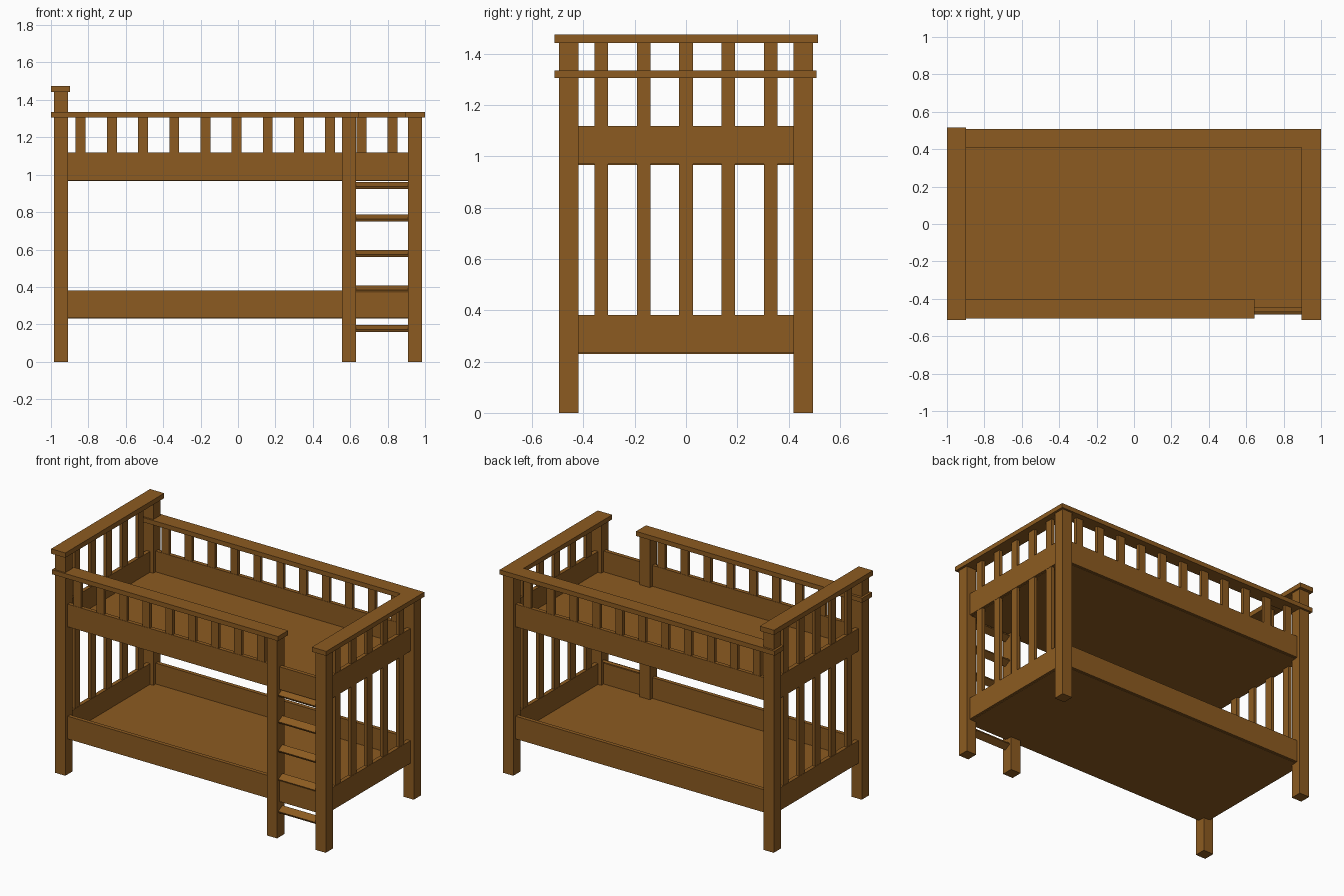
import bpy
import math

if "Cube" in bpy.data.objects:
    bpy.data.objects.remove(bpy.data.objects["Cube"])

wood = bpy.data.materials.new("brown_wood")
wood.diffuse_color = (0.265, 0.105, 0.015, 1)
wood.use_nodes = True
wood.node_tree.nodes["Principled BSDF"].inputs["Base Color"].default_value = wood.diffuse_color


def box(name, x, y, z, tilt=0.0):
    """Box from (min, max) ranges, optionally tilted about its x axis."""
    ranges = (x, y, z)
    half = [(b - a) / 2 for a, b in ranges]
    verts = [(sx * half[0], sy * half[1], sz * half[2])
             for sx in (-1, 1) for sy in (-1, 1) for sz in (-1, 1)]
    faces = [(0, 1, 3, 2), (4, 6, 7, 5), (0, 4, 5, 1),
             (2, 3, 7, 6), (0, 2, 6, 4), (1, 5, 7, 3)]
    mesh = bpy.data.meshes.new(name)
    mesh.from_pydata(verts, [], faces)
    mesh.materials.append(wood)
    ob = bpy.data.objects.new(name, mesh)
    ob.location = [(a + b) / 2 for a, b in ranges]
    ob.rotation_euler.x = tilt
    bpy.context.collection.objects.link(ob)
    return ob


def around(c, w):
    return (c - w / 2, c + w / 2)


POST = 0.075      # post width
PX, PY = 0.947, 0.457   # post centre lines
RAIL = (1.305, 1.335)   # guard rail heights
CAP = (1.443, 1.475)    # headboard cap heights
BOARD, SLAT = 0.026, 0.022

# corner posts: tall at the headboard, short at the foot
for side, sy in (("front", -1), ("back", 1)):
    box(side + "_head_post", around(-PX, POST), around(sy * PY, POST), (0, CAP[0]))
    box(side + "_foot_post", around(PX, POST), around(sy * PY, POST), (0, RAIL[0]))
# inner ladder post
box("ladder_post", around(0.593, POST), around(-PY, POST), (0, RAIL[0]))

# two bunks: side boards, end boards and platform
for bunk, z in (("lower", 0.233), ("upper", 0.97)):
    for s in (-1, 1):
        side = "front" if s < 0 else "back"
        end = "head" if s < 0 else "foot"
        box(f"{bunk}_{side}_board", (-0.915, 0.915), around(s * PY, BOARD), (z, z + 0.149))
        box(f"{bunk}_{end}_board", around(s * PX, BOARD), (-0.425, 0.425), (z, z + 0.149))
    box(bunk + "_platform", (-0.945, 0.945), (-0.455, 0.455), (z - 0.003, z + 0.012))

# guard rails and headboard cap
box("back_rail", (-1, 0.895), (0.408, 0.508), RAIL)
box("front_rail", (-1, 0.645), (-0.505, -0.402), RAIL)
box("foot_rail", (0.895, 1), (-0.512, 0.508), RAIL)
box("headboard_cap", (-1, -0.897), (-0.513, 0.515), CAP)

# guard slats along the sides (the front stops at the ladder)
for i in range(11):
    x = around(-0.841 + i * 0.1667, 0.053)
    box("back_slat", x, around(PY, SLAT), (1.11, RAIL[0]))
    if i < 9:
        box("front_slat", x, around(-PY, SLAT), (1.11, RAIL[0]))

# end slats between the lower and upper boards and above
for i in range(-2, 3):
    y = around(i * 0.1655, 0.053)
    for end, x, top in (("head", -PX, CAP[0]), ("foot", PX, RAIL[0])):
        box(end + "_lower_slat", around(x, SLAT), y, (0.375, 0.975))
        box(end + "_upper_slat", around(x, SLAT), y, (1.11, top))

# tilted ladder treads, front edge lower
for z in (0.178, 0.389, 0.578, 0.768, 0.943):
    box("ladder_tread", (0.625, 0.915), around(-PY, 0.05), around(z, 0.015), math.radians(28))
